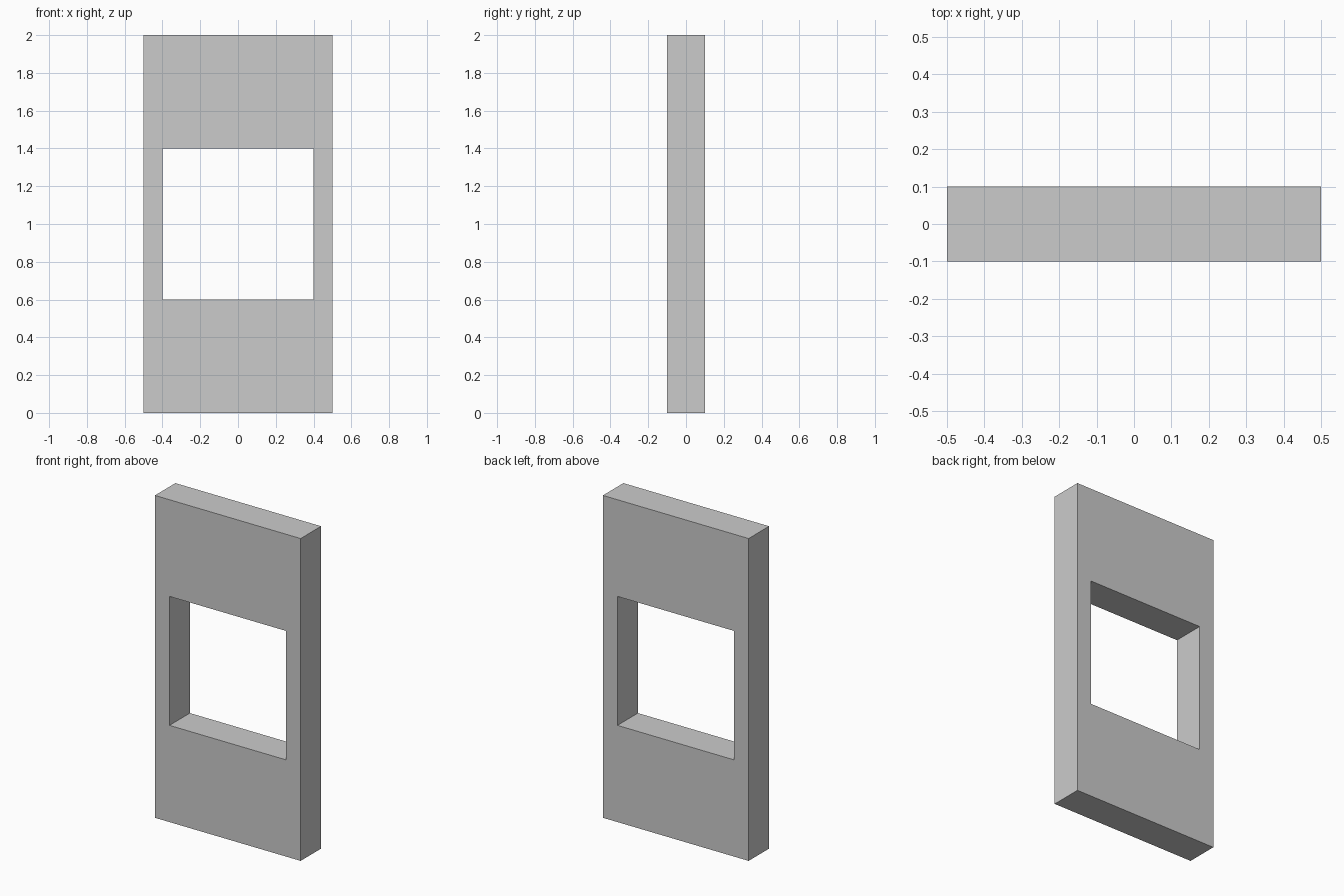
import bpy
import bmesh

if "Cube" in bpy.data.objects:
    bpy.data.objects.remove(bpy.data.objects["Cube"])

HALF_W, HEIGHT, DEPTH = 0.5, 2.0, 0.2
HOLE_HALF, HOLE_LOW, HOLE_HIGH = 0.4, 0.6, 1.4

# Outer outline and window opening, as matching corner loops in the XZ plane
outer = [(-HALF_W, 0), (HALF_W, 0), (HALF_W, HEIGHT), (-HALF_W, HEIGHT)]
inner = [(-HOLE_HALF, HOLE_LOW), (HOLE_HALF, HOLE_LOW),
         (HOLE_HALF, HOLE_HIGH), (-HOLE_HALF, HOLE_HIGH)]

bm = bmesh.new()


def loop(points, y):
    return [bm.verts.new((x, y, z)) for x, z in points]


def bridge(a, b):
    for i in range(4):
        j = (i + 1) % 4
        bm.faces.new((a[i], a[j], b[j], b[i]))


# Front face, outer sides, back face and window reveal
rings = [loop(outer, -DEPTH / 2), loop(outer, DEPTH / 2),
         loop(inner, DEPTH / 2), loop(inner, -DEPTH / 2)]
for i in range(4):
    bridge(rings[i], rings[(i + 1) % 4])
bmesh.ops.recalc_face_normals(bm, faces=bm.faces)

# Wall panel object
mesh = bpy.data.meshes.new("window_wall")
bm.to_mesh(mesh)
bm.free()
wall = bpy.data.objects.new("window_wall", mesh)
bpy.context.collection.objects.link(wall)
